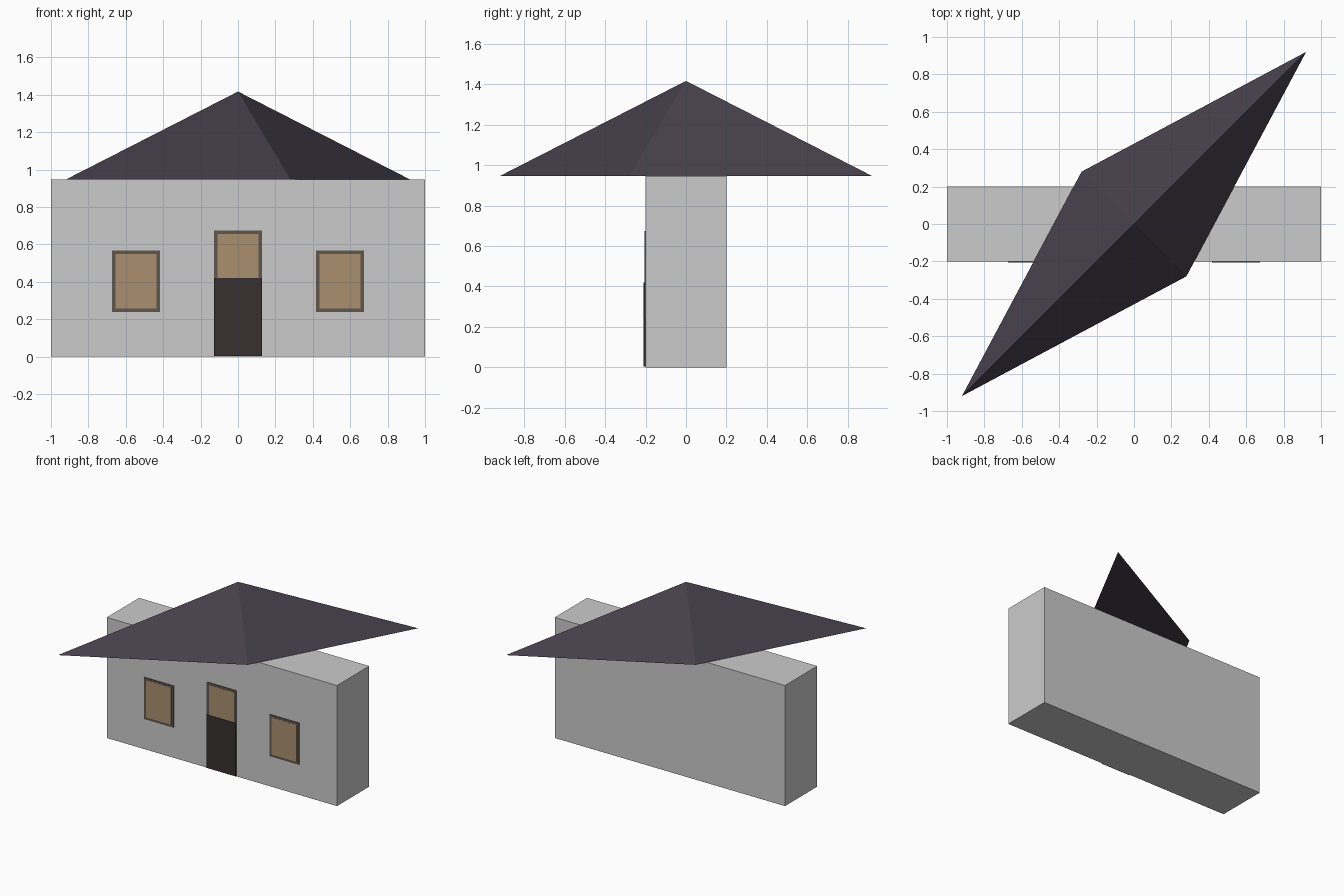
import bpy, math

if "Cube" in bpy.data.objects:
    bpy.data.objects.remove(bpy.data.objects["Cube"])


def material(name, rgb):
    m = bpy.data.materials.new(name)
    m.diffuse_color = (*rgb, 1)
    m.use_nodes = True
    m.node_tree.nodes["Principled BSDF"].inputs["Base Color"].default_value = m.diffuse_color
    return m


def box(name, x, y, z, mat=None):
    """Box from (min, max) ranges on each axis."""
    bpy.ops.mesh.primitive_cube_add(size=1, location=[sum(r) / 2 for r in (x, y, z)])
    o = bpy.context.object
    o.name = name
    o.scale = [r[1] - r[0] for r in (x, y, z)]
    if mat:
        o.data.materials.append(mat)
    return o


roof_mat = material("roof_dark", (0.06, 0.05, 0.07))
frame_mat = material("frame_brown", (0.115, 0.095, 0.075))
pane_mat = material("pane_tan", (0.40, 0.28, 0.16))
door_mat = material("door_dark", (0.04, 0.03, 0.03))

WALL_H, FRONT = 0.947, -0.2

# Walls
box("walls", (-1, 1), (FRONT, -FRONT), (0, WALL_H))

# Roof: four-sided pyramid stretched along the diagonal
bpy.ops.mesh.primitive_cone_add(vertices=4, radius1=1, radius2=0, depth=0.47,
                                location=(0, 0, WALL_H + 0.235))
roof = bpy.context.object
roof.name = "roof"
roof.scale = (0.92 * math.sqrt(2), 0.28 * math.sqrt(2), 1)
roof.rotation_euler.z = math.radians(45)
roof.data.materials.append(roof_mat)

# Door
box("door", (-0.127, 0.127), (FRONT - 0.01, FRONT + 0.01), (0.003, 0.42), door_mat)

# Windows: frame with a pane on its face
for name, x, z in (("left", -0.545, 0.402), ("middle", 0, 0.51), ("right", 0.545, 0.402)):
    for part, w, h, out, mat in (("frame", 0.128, 0.164, 0.005, frame_mat),
                                 ("pane", 0.109, 0.146, 0.006, pane_mat)):
        box(f"{name}_window_{part}", (x - w, x + w), (FRONT - out, FRONT + 0.005),
            (z - h, z + h), mat)
